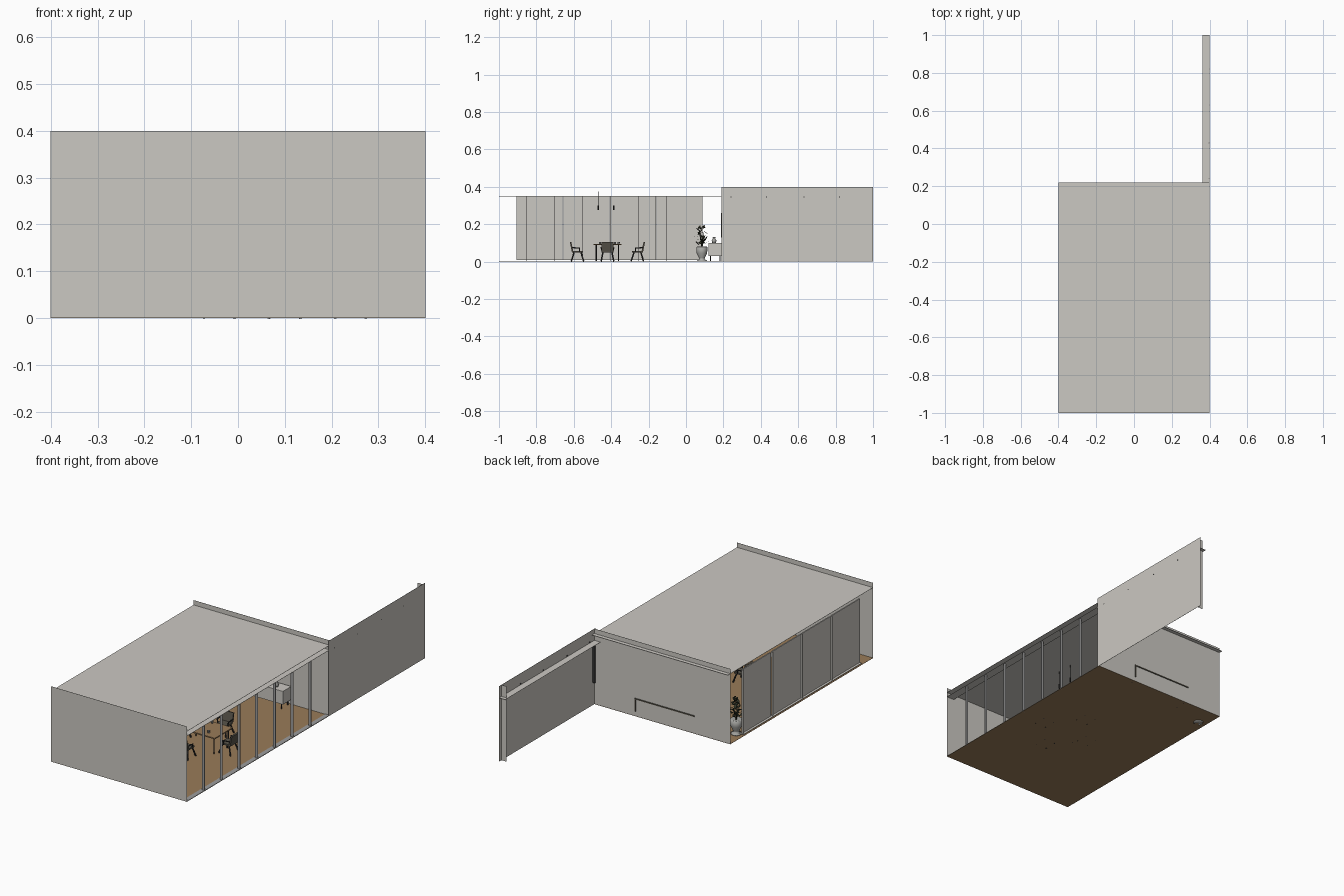
import bpy, bmesh, math, random
from mathutils import Vector, Matrix

random.seed(4)
cube = bpy.data.objects.get("Cube")
if cube:
    bpy.data.objects.remove(cube, do_unlink=True)


def material(name, r, g, b):
    m = bpy.data.materials.new(name)
    m.use_nodes = True
    m.diffuse_color = (r, g, b, 1)
    m.node_tree.nodes["Principled BSDF"].inputs["Base Color"].default_value = (r, g, b, 1)
    return m


plaster = material("warm grey plaster", 0.6, 0.58, 0.54)
wood = material("oak floor", 0.32, 0.2, 0.1)
charcoal = material("charcoal", 0.03, 0.03, 0.03)
metal = material("grey metal", 0.33, 0.33, 0.33)
stone = material("pot stone", 0.4, 0.4, 0.38)
leaf_green = material("dark leaf", 0.03, 0.035, 0.02)
seat_brown = material("seat fabric", 0.1, 0.09, 0.07)
T = 0.001  # sheet thickness


def add_mesh(name, bm, mat, matrix=None):
    me = bpy.data.meshes.new(name)
    bm.to_mesh(me)
    bm.free()
    me.materials.append(mat)
    ob = bpy.data.objects.new(name, me)
    bpy.context.collection.objects.link(ob)
    if matrix:
        ob.matrix_world = matrix
    return ob


def box(name, mat, x, y, z, matrix=None):
    """Box from (low, high) ranges on each axis."""
    bm = bmesh.new()
    bmesh.ops.create_cube(bm, size=1)
    for v in bm.verts:
        v.co = [r[0] + (c + 0.5) * (r[1] - r[0]) for c, r in zip(v.co, (x, y, z))]
    return add_mesh(name, bm, mat, matrix)


def rod(name, mat, a, b, r, matrix=None, sides=8):
    a, b = Vector(a), Vector(b)
    turn = (b - a).to_track_quat('Z', 'Y').to_matrix().to_4x4()
    bm = bmesh.new()
    bmesh.ops.create_cone(bm, cap_ends=True, segments=sides, radius1=r, radius2=r,
                          depth=(b - a).length, matrix=Matrix.Translation((a + b) / 2) @ turn)
    return add_mesh(name, bm, mat, matrix)


def lathe(name, mat, profile, loc, sides=20):
    bm = bmesh.new()
    vs = [bm.verts.new((r, 0, z)) for r, z in profile]
    es = [bm.edges.new(p) for p in zip(vs, vs[1:])]
    bmesh.ops.spin(bm, geom=vs + es, cent=(0, 0, 0), axis=(0, 0, 1),
                   angle=math.tau, steps=sides, use_merge=True)
    bmesh.ops.recalc_face_normals(bm, faces=bm.faces)
    for f in bm.faces:
        f.smooth = True
    return add_mesh(name, bm, mat, Matrix.Translation(loc))


# Shell: floor, roof and the two end walls rising above the roof
W = (-0.4, 0.4)
box("floor", wood, W, (-1, 0.2), (0, T))
box("roof", plaster, W, (-1, 0.22), (0.374, 0.375))
box("front_wall", plaster, W, (-1, -1 + T), (0, 0.4))
box("back_wall", plaster, W, (0.198, 0.199), (0, 0.4))

# Freestanding wing wall with shelf and end fin
box("wing_wall", plaster, (0.4 - T, 0.4), (0.19, 1), (0, 0.4))
box("wing_ledge", plaster, (0.363, 0.4), (0.2, 1), (0.338, 0.339))
box("wing_end_fin", plaster, (0.37, 0.4), (0.979, 0.98), (0, 0.4))
box("wing_corner_post", charcoal, (0.385, 0.398), (0.21, 0.215), (0.12, 0.335))
for y in (0.24, 0.43, 0.63, 0.82):
    rod("wing_bolt", charcoal, (0.396, y, 0.345), (0.4005, y, 0.345), 0.003)

# Open side: header, track and glazing fins
box("opening_header", plaster, (0.355, 0.4), (-1, 0.198), (0.349, 0.35))
box("opening_track", metal, (0.375, 0.4), (-1, 0.198), (0.001, 0.003))
for i in range(1, 8):
    y = -1 + 0.149 * i
    box("glazing_fin", metal, (0.385, 0.4), (y - T, y + T), (0, 0.35))

# Far side: four wall panels with edge strips and blind boxes
box("panel_track", plaster, (-0.4, -0.375), (-0.905, 0.09), (0.008, 0.01))
for i in range(4):
    y = -0.905 + 0.249 * i
    box("side_panel", plaster, (-0.39, -0.389), (y, y + 0.246), (0.012, 0.35))
    box("panel_edge", plaster, (-0.398, -0.389), (y + 0.243, y + 0.246), (0.012, 0.35))
    box("blind_box", plaster, (-0.389, -0.384), (y + 0.004, y + 0.242),
        (0.3 if i == 3 else 0.322, 0.35))

# Thin rail on the outside of the back wall
box("back_rail", seat_brown, (-0.19, 0.16), (0.199, 0.203), (0.09, 0.096))
box("back_rail_leg", seat_brown, (0.155, 0.16), (0.199, 0.203), (0.025, 0.09))

# Sideboard with legs, ornaments and a picture above it
box("sideboard", plaster, (-0.19, 0.18), (0.12, 0.19), (0.03, 0.1))
for x in (-0.175, 0.165):
    for y in (0.13, 0.182):
        rod("sideboard_leg", charcoal, (x, y, 0), (x, y, 0.03), 0.003)
vase = [(0, 0), (0.01, 0), (0.013, 0.012), (0.006, 0.025), (0.008, 0.032)]
for x in (-0.12, 0.0, 0.12):
    lathe("sideboard_vase", stone, vase, (x, 0.15, 0.1), 12)
box("wall_picture", charcoal, (-0.12, 0.1), (0.186, 0.19), (0.13, 0.26))

# Dining table
CX, CY = 0.1, -0.42
box("table_top", wood, (CX - 0.11, CX + 0.11), (CY - 0.075, CY + 0.075), (0.088, 0.094))
for sx in (-1, 1):
    for sy in (-1, 1):
        x, y = CX + sx * 0.095, CY + sy * 0.06
        rod("table_leg", charcoal, (x, y, 0), (x, y, 0.088), 0.003)
for dx, dy in ((-0.05, 0.04), (0.05, -0.04), (0, 0.06)):
    lathe("table_cup", stone, [(0, 0), (0.005, 0), (0.007, 0.012)],
          (CX + dx, CY + dy, 0.094), 10)


# Chairs: the local back is on -y, so each one is turned to face the table
def chair(x, y, angle):
    m = Matrix.Translation((x, y, 0)) @ Matrix.Rotation(angle, 4, 'Z')
    box("chair_seat", seat_brown, (-0.03, 0.03), (-0.03, 0.03), (0.048, 0.056), m)
    back = m @ Matrix.Translation((0, -0.027, 0.056)) @ Matrix.Rotation(0.2, 4, 'X')
    box("chair_back", seat_brown, (-0.032, 0.032), (-0.004, 0.004), (0, 0.05), back)
    for sx in (-1, 1):
        rod("chair_arm", charcoal, (sx * 0.034, -0.03, 0.075), (sx * 0.034, 0.012, 0.072), 0.003, m)
        rod("chair_arm_post", charcoal, (sx * 0.034, 0.01, 0.074), (sx * 0.028, 0.01, 0.05), 0.003, m)
        for sy in (-1, 1):
            rod("chair_leg", charcoal, (sx * 0.034, sy * 0.034, 0),
                (sx * 0.024, sy * 0.018, 0.05), 0.004, m)


chair(CX, -0.58, 0)
chair(CX, -0.26, math.pi)
chair(CX + 0.14, CY, math.pi / 2)
chair(CX - 0.14, CY, -math.pi / 2)

# Pendant lights and a slim floor stem
for y in (-0.47, -0.385):
    rod("pendant_cord", charcoal, (CX, y, 0.29), (CX, y, 0.374), 0.001)
    rod("pendant_lamp", charcoal, (CX, y, 0.275), (CX, y, 0.3), 0.004)
rod("slim_stem", metal, (-0.3, -0.54, 0), (-0.3, -0.54, 0.16), 0.001)

# Potted plant
PX, PY = -0.355, 0.085
pot = [(0, 0), (0.026, 0), (0.026, 0.006), (0.014, 0.012), (0.016, 0.02),
       (0.028, 0.045), (0.03, 0.078), (0.026, 0.08), (0, 0.074)]
lathe("plant_pot", stone, pot, (PX, PY, 0))
bm = bmesh.new()
for i in range(42):
    a, z = random.uniform(0, math.tau), random.uniform(0.095, 0.19)
    r = random.uniform(0.005, 0.03)
    m = (Matrix.Translation((PX + r * math.cos(a), PY + r * math.sin(a), z))
         @ Matrix.Rotation(a, 4, 'Z') @ Matrix.Rotation(random.uniform(-1, 0.8), 4, 'Y')
         @ Matrix.Diagonal((0.014, 0.007, 1, 1)))
    bmesh.ops.create_circle(bm, cap_ends=True, segments=6, radius=1, matrix=m)
add_mesh("plant_leaves", bm, leaf_green)
for a in range(5):
    t = a * math.tau / 5
    rod("plant_stem", leaf_green, (PX, PY, 0.07),
        (PX + 0.018 * math.cos(t), PY + 0.018 * math.sin(t), 0.13 + 0.012 * a), 0.0015, sides=5)
